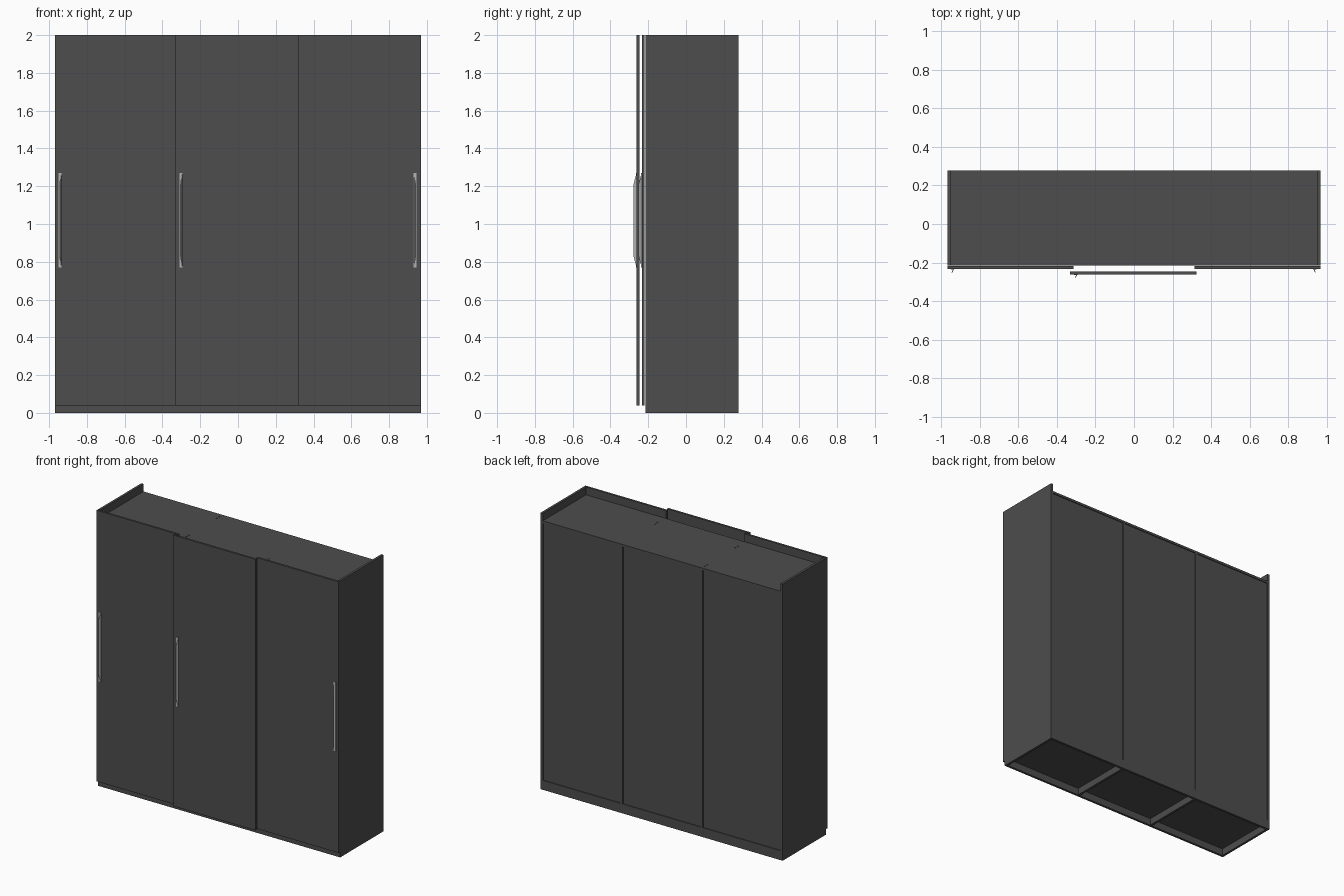
import bpy
import bmesh
from mathutils import Matrix

if "Cube" in bpy.data.objects:
    bpy.data.objects.remove(bpy.data.objects["Cube"])


def material(name, rgb):
    m = bpy.data.materials.new(name)
    m.diffuse_color = (*rgb, 1)
    m.use_nodes = True
    m.node_tree.nodes["Principled BSDF"].inputs["Base Color"].default_value = m.diffuse_color
    return m


DARK = material("dark_board", (0.075, 0.075, 0.075))
METAL = material("handle_metal", (0.45, 0.45, 0.45))


def finish(name, bm, mat):
    bmesh.ops.recalc_face_normals(bm, faces=bm.faces)
    mesh = bpy.data.meshes.new(name)
    bm.to_mesh(mesh)
    bm.free()
    mesh.materials.append(mat)
    ob = bpy.data.objects.new(name, mesh)
    bpy.context.collection.objects.link(ob)
    return ob


def board(name, x, y, z, mat=DARK):
    """Box given by its (min, max) range on each axis."""
    bm = bmesh.new()
    bmesh.ops.create_cube(bm, size=1)
    for v in bm.verts:
        for i, (a, b) in enumerate((x, y, z)):
            v.co[i] = (a + b) / 2 + v.co[i] * (b - a)
    return finish(name, bm, mat)


W, T = 0.968, 0.017                 # half width, board thickness
FRONT, BACK = -0.215, 0.278
INNER = W - T
TOP, FLOOR = 1.945, 0.068           # upper faces of top and bottom boards
DIV = 0.32                          # divider position

# Carcass: sides and vertical dividers
for s, side in ((-1, "left"), (1, "right")):
    board(f"{side}_side_panel", sorted((s * INNER, s * W)), (FRONT, BACK), (0, 2))
    xr = (s * DIV - T / 2, s * DIV + T / 2)
    board(f"{side}_divider", xr, (FRONT + 0.005, BACK), (FLOOR, TOP - T))
    board(f"{side}_plinth_brace", xr, (FRONT + T, BACK - T), (0.002, FLOOR - T))

# Top, bottom and plinth rails
board("top_panel", (-INNER, INNER), (FRONT, BACK), (TOP - T, TOP))
board("bottom_panel", (-INNER, INNER), (FRONT, BACK), (FLOOR - T, FLOOR))
board("front_plinth", (-INNER, INNER), (FRONT, FRONT + T), (0, FLOOR - T))
board("back_plinth", (-INNER, INNER), (BACK - T, BACK), (0, FLOOR - T))

# Recessed back panels
edges = [-INNER, -DIV - T / 2, -DIV + T / 2, DIV - T / 2, DIV + T / 2, INNER]
for i in range(3):
    board(f"back_panel_{i + 1}", (edges[2 * i], edges[2 * i + 1]),
          (BACK - 0.012, BACK - 0.006), (FLOOR, TOP - T))

# Screw heads on the top panel
bm = bmesh.new()
for x in (-DIV, DIV):
    for y in (0.243, 0.215, -0.105, -0.133):
        bmesh.ops.create_cone(bm, cap_ends=True, segments=12, radius1=0.006,
                              radius2=0.006, depth=0.003,
                              matrix=Matrix.Translation((x, y, TOP + 0.001)))
finish("top_screws", bm, DARK)

# Sliding doors, the middle one on the front track
board("left_door", (-W, -0.313), (-0.234, -0.219), (0.04, 2))
board("right_door", (0.313, W), (-0.234, -0.219), (0.04, 2))
board("middle_door", (-0.333, 0.323), (-0.261, -0.246), (0.04, 2))


def handle(name, x, y, s):
    """Bent strip: flat flange on the door plus a tapered leaning blade."""
    board(name + "_flange", sorted((x - s * 0.008, x + s * 0.008)),
          (y - 0.003, y), (0.77, 1.27), METAL)
    bm = bmesh.new()
    rings = []
    for off in (0, 0.004):
        rings.append([bm.verts.new((x + s * (off + lean), y - out, z))
                      for z, out, lean in ((0.77, 0.001, 0.004), (0.83, 0.017, -0.004),
                                           (1.21, 0.017, -0.004), (1.27, 0.001, 0.004))])
    a, b = rings
    bm.faces.new(a)
    bm.faces.new(b[::-1])
    for i in range(4):
        j = (i + 1) % 4
        bm.faces.new((a[i], b[i], b[j], a[j]))
    finish(name + "_blade", bm, METAL)


# Handles
handle("left_handle", -0.942, -0.234, 1)
handle("middle_handle", -0.302, -0.261, 1)
handle("right_handle", 0.938, -0.234, -1)
